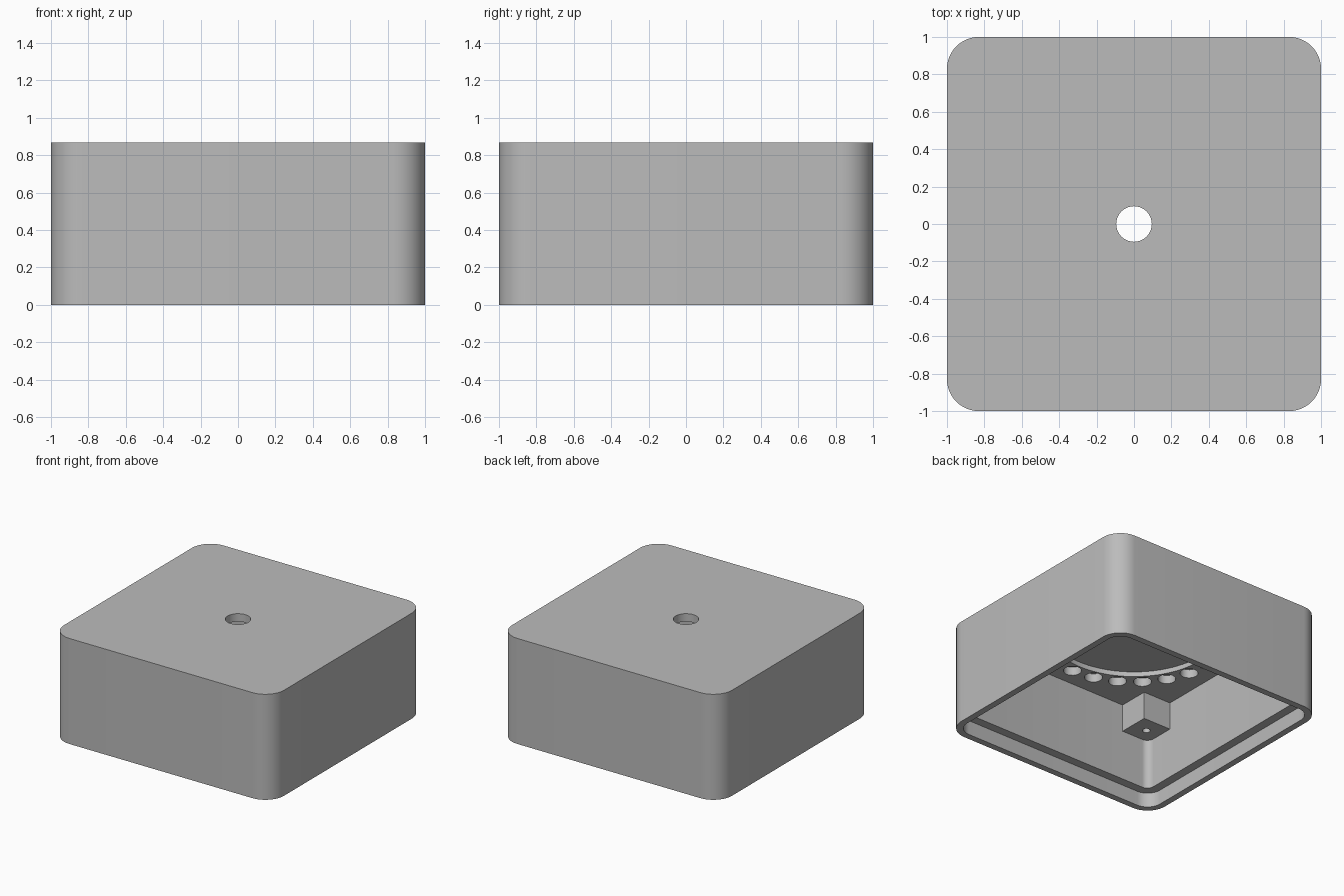
import bpy, bmesh
from math import cos, sin, pi, radians
from mathutils import Matrix

if "Cube" in bpy.data.objects:
    bpy.data.objects.remove(bpy.data.objects["Cube"], do_unlink=True)

HEIGHT, CEILING, LEDGE = 0.867, 0.762, 0.12
RECESS, POCKET, POST = 0.947, 0.875, 0.622

grey = bpy.data.materials.new("plain grey")
grey.use_nodes = True
grey.diffuse_color = (0.5, 0.5, 0.5, 1)
grey.node_tree.nodes["Principled BSDF"].inputs["Base Color"].default_value = grey.diffuse_color


def make_object(name, bm):
    bmesh.ops.recalc_face_normals(bm, faces=bm.faces)
    mesh = bpy.data.meshes.new(name)
    bm.to_mesh(mesh)
    bm.free()
    mesh.materials.append(grey)
    obj = bpy.data.objects.new(name, mesh)
    bpy.context.collection.objects.link(obj)
    return obj


def rounded_prism(name, half, radius, z0, z1, steps=12):
    """Square block with rounded vertical corners."""
    bm = bmesh.new()
    verts = []
    for corner in range(4):
        middle = pi / 4 + corner * pi / 2
        cx = (half - radius) * (1 if cos(middle) > 0 else -1)
        cy = (half - radius) * (1 if sin(middle) > 0 else -1)
        for i in range(steps + 1):
            a = corner * pi / 2 + i / steps * pi / 2
            verts.append(bm.verts.new((cx + radius * cos(a), cy + radius * sin(a), z0)))
    base = bm.faces.new(verts)
    top = bmesh.ops.extrude_face_region(bm, geom=[base], use_keep_orig=True)
    for v in top["geom"]:
        if isinstance(v, bmesh.types.BMVert):
            v.co.z = z1
    return make_object(name, bm)


def cylinders(name, centres, radius, z0, z1, segments=32):
    bm = bmesh.new()
    for x, y in centres:
        bmesh.ops.create_cone(bm, cap_ends=True, segments=segments, radius1=radius,
                              radius2=radius, depth=z1 - z0,
                              matrix=Matrix.Translation((x, y, (z0 + z1) / 2)))
    return make_object(name, bm)


def cut(target, cutter):
    cutter.hide_render = True
    mod = target.modifiers.new("cut", "BOOLEAN")
    mod.operation = "DIFFERENCE"
    mod.solver = "EXACT"
    mod.object = cutter
    bpy.context.view_layer.objects.active = target
    bpy.ops.object.modifier_apply(modifier=mod.name)
    bpy.data.objects.remove(cutter, do_unlink=True)


def smooth(obj):
    bpy.ops.object.select_all(action="DESELECT")
    obj.select_set(True)
    bpy.context.view_layer.objects.active = obj
    bpy.ops.object.shade_smooth_by_angle(angle=radians(30))


# Hollow housing with a stepped rim for a bottom lid
housing = rounded_prism("housing", 1, 0.17, 0, HEIGHT)
cut(housing, rounded_prism("lid_recess", RECESS, 0.12, -0.1, LEDGE))
cut(housing, rounded_prism("pocket", POCKET, 0.06, LEDGE - 0.05, CEILING))

# Round recess under the top, and the central opening
cut(housing, cylinders("disc_recess", [(0, 0)], 0.64, CEILING - 0.1, CEILING + 0.04, 96))
cut(housing, cylinders("opening", [(0, 0)], 0.095, CEILING - 0.1, HEIGHT + 0.1, 48))

# Ring of blind sockets around the recess
ring = [(0.722 * cos(i * pi / 12), 0.722 * sin(i * pi / 12)) for i in range(24)]
cut(housing, cylinders("sockets", ring, 0.068, CEILING - 0.1, CEILING + 0.07, 24))
smooth(housing)

# Screw posts in the corners, the back left one being longer
for side, sx in (("left", 1), ("right", -1)):
    for end, sy in (("front", -1), ("back", 1)):
        bottom = 0.32 if (sx, sy) == (1, 1) else 0.535
        top = CEILING + 0.01
        outer = POCKET + 0.01
        mid, size = (POST + outer) / 2, outer - POST
        bm = bmesh.new()
        bmesh.ops.create_cube(bm, size=1, matrix=Matrix.Translation(
            (sx * mid, sy * mid, (bottom + top) / 2)) @ Matrix.Diagonal((size, size, top - bottom, 1)))
        post = make_object(end + "_" + side + "_post", bm)
        cut(post, cylinders("screw_hole", [(sx * mid, sy * mid)], 0.03, bottom - 0.1, bottom + 0.18, 20))
        smooth(post)
